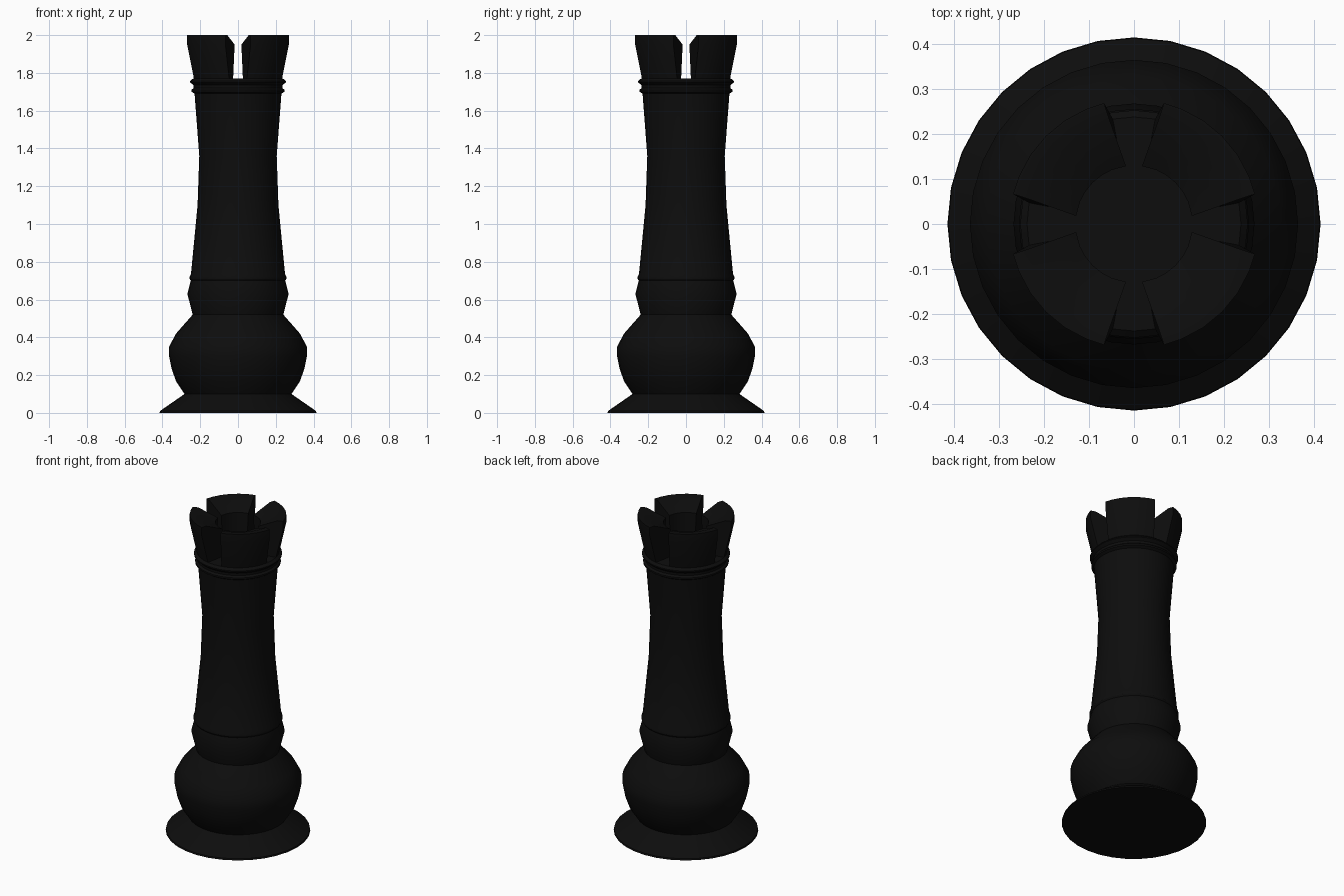
import bpy
import bmesh
from math import cos, sin, radians, pi

cube = bpy.data.objects.get("Cube")
if cube:
    bpy.data.objects.remove(cube, do_unlink=True)

SIDES = 32
STEP = 360 / SIDES
FLOOR = 1.77

black = bpy.data.materials.new("black")
black.use_nodes = True
COLOUR = (0.004, 0.004, 0.004, 1)
black.diffuse_color = COLOUR
black.node_tree.nodes["Principled BSDF"].inputs["Base Color"].default_value = COLOUR


def finish(bm, name):
    """Turn a bmesh into a shaded object."""
    bmesh.ops.recalc_face_normals(bm, faces=bm.faces)
    mesh = bpy.data.meshes.new(name)
    bm.to_mesh(mesh)
    bm.free()
    mesh.materials.append(black)
    obj = bpy.data.objects.new(name, mesh)
    bpy.context.collection.objects.link(obj)
    bpy.ops.object.select_all(action='DESELECT')
    obj.select_set(True)
    bpy.context.view_layer.objects.active = obj
    bpy.ops.object.shade_smooth_by_angle(angle=radians(30))
    return obj


def lathe(name, profile):
    """Revolve (radius, height) points into a closed solid."""
    bm = bmesh.new()
    rings = [[bm.verts.new((r * cos(2 * pi * i / SIDES), r * sin(2 * pi * i / SIDES), z))
              for i in range(SIDES)] for r, z in profile]
    for low, high in zip(rings, rings[1:]):
        for i in range(SIDES):
            j = (i + 1) % SIDES
            bm.faces.new((low[i], low[j], high[j], high[i]))
    bm.faces.new(rings[0])
    bm.faces.new(rings[-1])
    return finish(bm, name)


def merlon(name, start, section):
    """Sweep a closed section through a quarter turn, leaving a gap at each end.

    Section points are (radius, height, half gap angle)."""
    bm = bmesh.new()
    steps = SIDES // 4
    columns = []
    for k in range(1, steps):
        column = []
        for r, z, gap in section:
            angle = gap if k == 1 else 90 - gap if k == steps - 1 else k * STEP
            a = radians(start + angle)
            column.append(bm.verts.new((r * cos(a), r * sin(a), z)))
        columns.append(column)
    count = len(section)
    for a, b in zip(columns, columns[1:]):
        for i in range(count):
            j = (i + 1) % count
            bm.faces.new((a[i], b[i], b[j], a[j]))
    bm.faces.new(columns[0])
    bm.faces.new(columns[-1])
    return finish(bm, name)


# Flared foot
lathe("foot", [(0.415, 0), (0.413, 0.01), (0.283, 0.10)])

# Bulbous base
lathe("bulb", [(0.283, 0.10), (0.327, 0.165), (0.352, 0.235), (0.365, 0.30),
               (0.365, 0.35), (0.328, 0.42), (0.24, 0.52)])

# Collar, tapered shaft and moulding rings, closed by the tower floor
lathe("shaft", [(0.24, 0.52), (0.268, 0.63), (0.25, 0.70), (0.256, 0.71),
                (0.256, 0.72), (0.249, 0.735), (0.214, 1.10), (0.205, 1.36),
                (0.23, 1.69), (0.246, 1.70), (0.246, 1.71), (0.235, 1.72),
                (0.236, 1.735), (0.253, 1.75), (0.253, 1.757), (0.238, FLOOR)])

# Four battlements with a sloped inner top
section = [(0.236, FLOOR - 0.01, 11.25), (0.277, 1.95, 13.9), (0.277, 2, 13.9),
           (0.245, 2, 13.4), (0.13, 1.95, 7.9), (0.13, FLOOR - 0.01, 11.7)]
for n in range(4):
    merlon(f"battlement_{n + 1}", 90 * n, section)
